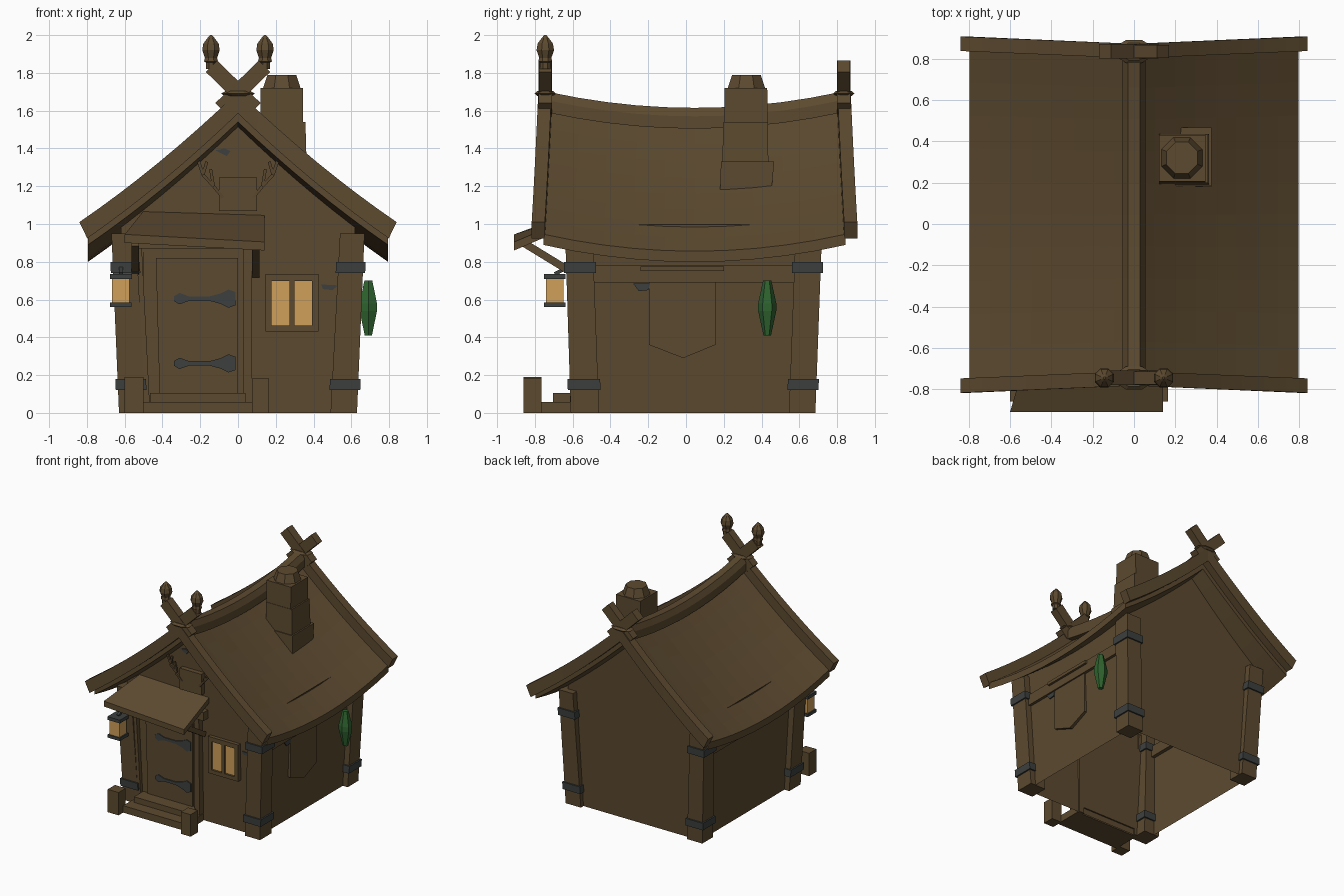
import bpy, bmesh, math
from mathutils import Vector, Matrix

if "Cube" in bpy.data.objects:
    bpy.data.objects.remove(bpy.data.objects["Cube"])

def material(name, rgb):
    m = bpy.data.materials.new(name)
    m.diffuse_color = (*rgb, 1)
    m.use_nodes = True
    m.node_tree.nodes["Principled BSDF"].inputs["Base Color"].default_value = m.diffuse_color
    return m

WOOD = material("brown wood", (0.107, 0.068, 0.029))
IRON = material("dark iron", (0.045, 0.051, 0.049))
GLOW = material("amber glass", (0.62, 0.35, 0.10))
GREEN = material("green crystal", (0.028, 0.125, 0.028))

def finish(name, bm, mat):
    bmesh.ops.recalc_face_normals(bm, faces=bm.faces)
    me = bpy.data.meshes.new(name)
    bm.to_mesh(me)
    bm.free()
    me.materials.append(mat)
    ob = bpy.data.objects.new(name, me)
    bpy.context.collection.objects.link(ob)
    return ob

def loft(name, rings, mat, caps=True):
    """Join closed rings of points into a skin with capped ends."""
    bm = bmesh.new()
    rv = [[bm.verts.new(p) for p in r] for r in rings]
    n = len(rings[0])
    for a, b in zip(rv, rv[1:]):
        for i in range(n):
            j = (i + 1) % n
            bm.faces.new((a[i], a[j], b[j], b[i]))
    if caps:
        bm.faces.new(rv[0])
        bm.faces.new(rv[-1])
    return finish(name, bm, mat)

def rect(x0, x1, y0, y1, z):
    return [(x0, y0, z), (x1, y0, z), (x1, y1, z), (x0, y1, z)]

def box(name, x0, x1, y0, y1, z0, z1, mat=WOOD):
    return loft(name, [rect(x0, x1, y0, y1, z0), rect(x0, x1, y0, y1, z1)], mat)

def bar(name, a, b, w, d, mat=WOOD):
    """Square bar from a to b, w across and d along the side axis."""
    a, b = Vector(a), Vector(b)
    t = (b - a).normalized()
    side = Vector((0, 1, 0)) if abs(t.y) < 0.3 else Vector((1, 0, 0))
    up = t.cross(side).normalized()
    c = [(-1, -1), (1, -1), (1, 1), (-1, 1)]
    return loft(name, [[p + up * (u * w / 2) + side * (s * d / 2) for u, s in c] for p in (a, b)], mat)

def turned(name, cx, cy, prof, n, mat, sx=1.0, sy=1.0):
    """Low-poly turned shape from (radius, z) pairs."""
    return loft(name, [[(cx + sx * r * math.cos(math.tau * (i + .5) / n),
                         cy + sy * r * math.sin(math.tau * (i + .5) / n), z)
                        for i in range(n)] for r, z in prof], mat)

def plate_y(name, pts, y, d, mat):
    return loft(name, [[(x, y, z) for x, z in pts], [(x, y - d, z) for x, z in pts]], mat)

def plate_x(name, pts, x, d, mat):
    return loft(name, [[(x, y, z) for y, z in pts], [(x + d, y, z) for y, z in pts]], mat)

# ---- roof shape shared by boards, slab and gables
YC = 0.045
def curve(x):
    x = abs(x)
    return 1.70 - 0.96 * x + 0.165 * x * x
def sag(y):
    return 0.09 * max(0, 1 - ((y - YC) / 0.8) ** 2)

# ---- walls: thin leaning shell, open at the bottom
def wall_y(s, z):
    return -0.56 - 0.02 * z if s < 0 else 0.65 + 0.02 * z
bm = bmesh.new()
xs = [0.62 - 1.24 * i / 12 for i in range(13)]
gables = []
for s in (-1, 1):
    pts = [(-0.585, 0), (0.585, 0)] + [(x, curve(x) - 0.125 - sag(0.6)) for x in xs]
    g = [bm.verts.new((x, wall_y(s, z), z)) for x, z in pts]
    bm.faces.new(g)
    gables.append(g)
f, b = gables
bm.faces.new((f[1], b[1], b[2], f[2]))
bm.faces.new((f[0], f[-1], b[-1], b[0]))
finish("walls", bm, WOOD)

# ---- leaning corner posts with iron bands
def post_rect(sx, back, z, m=0.0):
    t = z / 0.95
    x0, x1 = 0.49 + 0.05 * t - m, 0.63 + 0.04 * t + m
    y0, y1 = ((0.545 + 0.035 * t, 0.685 + 0.035 * t) if back
              else (-0.61 - 0.03 * t, -0.46 - 0.035 * t))
    return rect(sx * x0, sx * x1, y0 - m, y1 + m, z)
for sx in (-1, 1):
    for back in (False, True):
        loft("corner_post", [post_rect(sx, back, 0), post_rect(sx, back, 0.95)], WOOD)
        for z in (0.12, 0.74):
            loft("post_band", [post_rect(sx, back, z, .012), post_rect(sx, back, z + .06, .012)], IRON)
    # side wall rail
    box("side_rail", *sorted((sx * 0.58, sx * 0.632)), -0.49, 0.58, 0.69, 0.78)

# ---- sagging roof slab
N = 16
px = [-0.795 + 1.59 * i / N for i in range(N + 1)]
rings = []
for k in range(11):
    u = -1 + 2 * k / 10
    ring = []
    for drop, order in ((0.095, px), (0.152, px[::-1])):
        for x in order:
            y = YC + u * (0.765 + 0.035 * abs(x) / 0.795)
            ring.append((x, y, curve(x) - drop - sag(y)))
    rings.append(ring)
loft("roof", rings, WOOD)

# ---- ridge beam
sec = [(-.03, 0), (.03, 0), (.055, -.045), (.055, -.11), (-.055, -.11), (-.055, -.045)]
ys = [YC - 0.77 + 1.54 * k / 10 for k in range(11)]
loft("ridge_beam", [[(x, y, 1.705 + z - sag(y)) for x, z in sec] for y in ys], WOOD)

# ---- bargeboards, crossed horns and collars at both ends
for s in (-1, 1):
    rings = []
    for i in range(N + 1):
        x = -0.84 + 1.68 * i / N
        xi = x * 0.95
        y = YC + s * (0.757 + 0.035 * abs(x) / 0.84)
        yo = y + s * 0.07
        rings.append([(x, y, curve(x)), (x, yo, curve(x)),
                      (xi, yo, curve(xi) - .115), (xi, y, curve(xi) - .115)])
    loft("bargeboard", rings, WOOD)
    y = YC + s * 0.79
    for h, d in ((-1, 0.07), (1, 0.064)):
        bar("crossed_horn", (-h * 0.09, y, 1.61), (h * 0.14, y, 1.835), 0.085, d)
        if s < 0:
            turned("finial", h * 0.143, y, [(.03, 1.82), (.03, 1.855), (.04, 1.86), (.035, 1.88),
                   (.05, 1.92), (.044, 1.955), (.02, 1.985), (.006, 2.0)], 8, WOOD)
    turned("horn_collar", 0, y, [(.07, 1.677), (.097, 1.69), (.07, 1.705)], 8, WOOD, 1, .63)

# ---- chimney
loft("chimney_base", [rect(.12, .375, .18, .45, 1.15), rect(.12, .375, .185, .467, 1.33)], WOOD)
loft("chimney_middle", [rect(.12, .365, .19, .437, 1.25), rect(.12, .357, .198, .433, 1.54)], WOOD)
loft("chimney_top", [rect(.12, .345, .20, .433, 1.5), rect(.12, .345, .205, .43, 1.72)], WOOD)
turned("chimney_cap", .232, .32, [(.107, 1.72), (.082, 1.79)], 8, WOOD)

# ---- door, casing, jambs and hinges
box("door_casing", -0.50, 0.04, -0.585, -0.55, 0.05, 0.88)
loft("door", [rect(-.415, 0, -.597, -.56, .10), rect(-.435, 0, -.60, -.56, .82)], WOOD)
loft("left_jamb", [rect(-.52, -.465, -.612, -.55, 0), rect(-.56, -.51, -.625, -.55, .89)], WOOD)
loft("right_jamb", [rect(.03, .075, -.612, -.55, 0), rect(.03, .075, -.625, -.55, .89)], WOOD)
box("lintel", -.57, .13, -.64, -.56, .87, .94)
half = [(-.34, .012), (-.31, .03), (-.26, .012), (-.15, .012), (-.09, .028), (-.05, .048), (-.012, .035)]
for z in (0.605, 0.262):
    plate_y("hinge", [(x, z + h) for x, h in half] + [(x, z - h) for x, h in half[::-1]], -.598, .009, IRON)

# ---- porch roof and struts
slab = [(-.60, -.91, .945), (.14, -.91, .905), (.14, -.57, 1.05), (-.50, -.57, 1.07)]
loft("porch_roof", [[(x, y, z - .045) for x, y, z in slab], slab], WOOD)
for x in (-.545, .095):
    bar("porch_strut", (x, -.86, .90), (x, -.59, .735), .04, .04)

# ---- steps and step blocks
box("lower_step", -.50, .08, -.80, -.57, 0, .058)
box("upper_step", -.465, .04, -.705, -.56, .058, .105)
box("left_step_block", -.60, -.50, -.86, -.765, 0, .19)
box("right_step_block", .075, .165, -.86, -.765, 0, .183)

# ---- window
for x in (.175, .295):
    box("window_pane", x, x + .1, -.588, -.58, .46, .70, GLOW)
for a in ((.145, .178, .43, .735), (.392, .425, .43, .735), (.272, .298, .46, .70),
          (.145, .425, .43, .462), (.145, .425, .698, .735)):
    box("window_frame", a[0], a[1], -.605, -.56, a[2], a[3])

# ---- gable plaque with antlers
box("plaque", -.10, .10, -.625, -.57, 1.07, 1.245)
for s in (-1, 1):
    path = [(.08, 1.14), (.13, 1.20), (.185, 1.26), (.215, 1.35)]
    for p, q in list(zip(path, path[1:])) + [((.13, 1.20), (.145, 1.29)), ((.185, 1.26), (.165, 1.33))]:
        bar("antler", (s * p[0], -.62, p[1]), (s * q[0], -.63, q[1]), .016, .016)

# ---- hanging lantern
turned("lantern_glass", -.62, -.695, [(.066, .585), (.066, .71)], 4, GLOW)
for z0, z1, r in ((.56, .585, .08), (.708, .735, .082)):
    turned("lantern_cap", -.62, -.695, [(r, z0), (r, z1)], 4, IRON)
bar("lantern_hook", (-.62, -.695, .735), (-.62, -.62, .775), .02, .02, IRON)

# ---- side banner, its rod, and the green crystal
plate_x("banner", [(-.195, .69), (.155, .69), (.155, .36), (-.015, .29), (-.195, .36)], .59, .03, WOOD)
box("banner_rod", .62, .65, -.24, .20, .75, .775)
turned("crystal", .69, .43, [(.02, .41), (.048, .54), (.048, .58), (.022, .70)], 6, GREEN, 1.1, 1)

# ---- small iron patches
plate_y("gable_patch", [(-.12, 1.39), (-.07, 1.40), (-.04, 1.385), (-.06, 1.36)], -.585, .009, IRON)
plate_y("front_patch", [(.44, .68), (.53, .675), (.50, .65), (.45, .655)], -.57, .009, IRON)
plate_x("side_patch", [(-.28, .685), (-.19, .685), (-.20, .65), (-.25, .645)], .616, .009, IRON)
